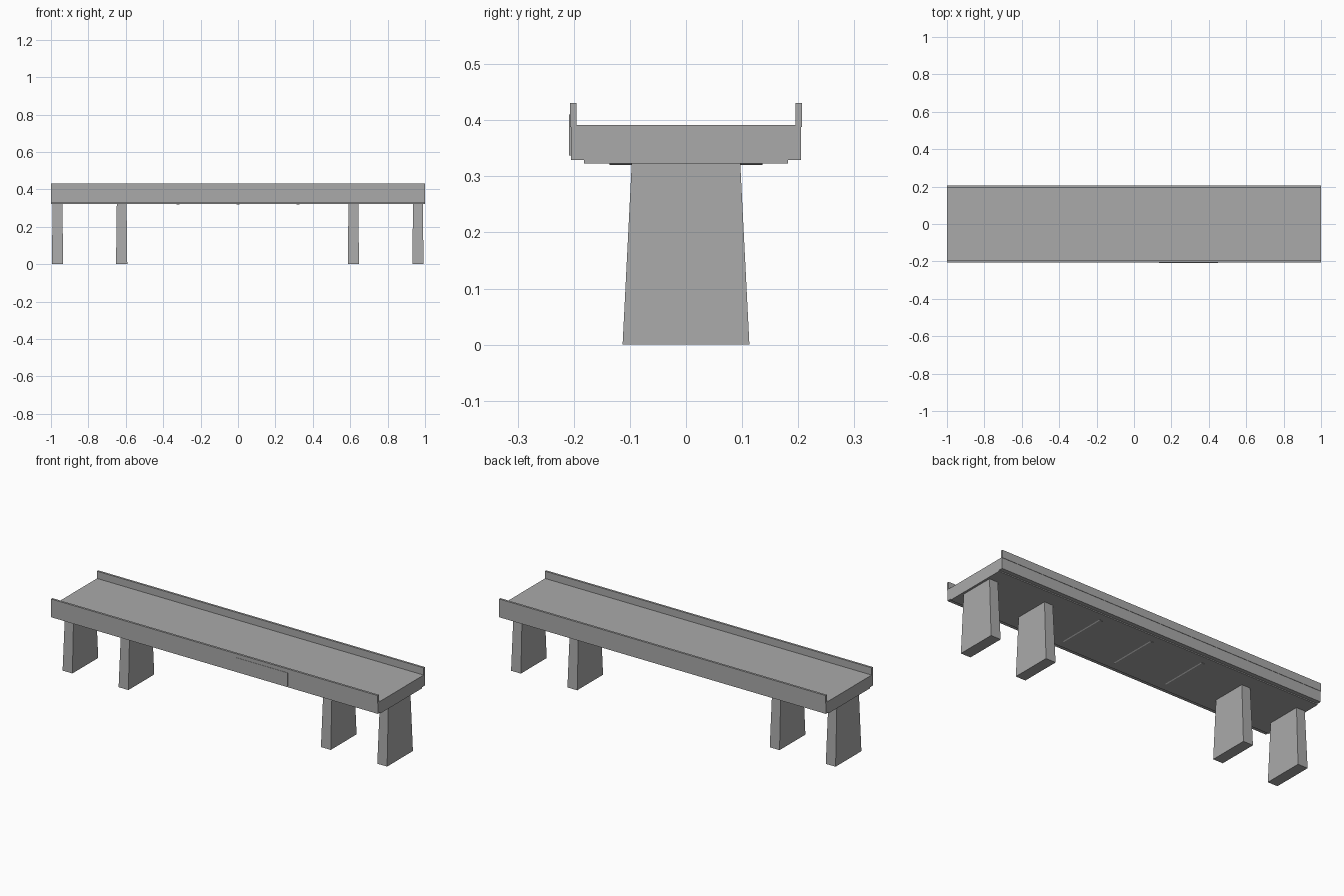
import bpy
import bmesh

cube = bpy.data.objects.get("Cube")
if cube:
    bpy.data.objects.remove(cube, do_unlink=True)

concrete = bpy.data.materials.new("concrete grey")
concrete.use_nodes = True
GREY = (0.4, 0.4, 0.4, 1.0)
concrete.diffuse_color = GREY
concrete.node_tree.nodes["Principled BSDF"].inputs["Base Color"].default_value = GREY


def finish(name, bm):
    bmesh.ops.recalc_face_normals(bm, faces=bm.faces)
    mesh = bpy.data.meshes.new(name)
    bm.to_mesh(mesh)
    bm.free()
    mesh.materials.append(concrete)
    obj = bpy.data.objects.new(name, mesh)
    bpy.context.collection.objects.link(obj)
    return obj


def box(name, x, y, z, taper=None):
    """Box between (low, high) limits; taper scales the top in x and y."""
    bm = bmesh.new()
    bmesh.ops.create_cube(bm, size=1)
    for v in bm.verts:
        tx, ty = taper if taper and v.co.z > 0 else (1, 1)
        v.co.x = sum(x) / 2 + v.co.x * (x[1] - x[0]) * tx
        v.co.y = sum(y) / 2 + v.co.y * (y[1] - y[0]) * ty
        v.co.z = sum(z) / 2 + v.co.z * (z[1] - z[0])
    return finish(name, bm)


def extrude_profile(name, points, axis, length):
    """Extrude (horizontal, z) points along x or y, centred on the origin."""
    bm = bmesh.new()
    if axis == "x":
        verts = [bm.verts.new((-length / 2, h, z)) for h, z in points]
        vec = (length, 0, 0)
    else:
        verts = [bm.verts.new((h, -length / 2, z)) for h, z in points]
        vec = (0, length, 0)
    face = bm.faces.new(verts)
    out = bmesh.ops.extrude_face_region(bm, geom=[face], use_keep_orig=True)
    moved = [g for g in out["geom"] if isinstance(g, bmesh.types.BMVert)]
    bmesh.ops.translate(bm, verts=moved, vec=vec)
    return finish(name, bm)


# Deck with a stepped underside
half = [(0.182, 0.323), (0.182, 0.329), (0.205, 0.329), (0.205, 0.391)]
profile = half + [(-y, z) for y, z in reversed(half)]
extrude_profile("deck", profile, "x", 2.0)

# Parapets, standing slightly proud of the deck sides
for name, side in (("front_parapet", -1), ("back_parapet", 1)):
    box(name, (-1, 1), sorted((side * 0.195, side * 0.207)), (0.388, 0.431))

# Tapered piers, in pairs near each end
for i, x in enumerate((-0.965, -0.622, 0.617, 0.962)):
    box(f"pier_{i + 1}", (x - 0.03, x + 0.03), (-0.113, 0.113), (0, 0.325),
        taper=(0.87, 0.855))

# Shallow ribs across the underside
rib = [(-0.013, 0.324), (-0.007, 0.32), (0.007, 0.32), (0.013, 0.324)]
for i, x in enumerate((-0.32, 0, 0.32)):
    extrude_profile(f"underside_rib_{i + 1}", rib, "y", 0.272).location.x = x

# Thin plate on the front side
box("front_plate", (0.135, 0.45), (-0.2085, -0.204), (0.337, 0.41))
